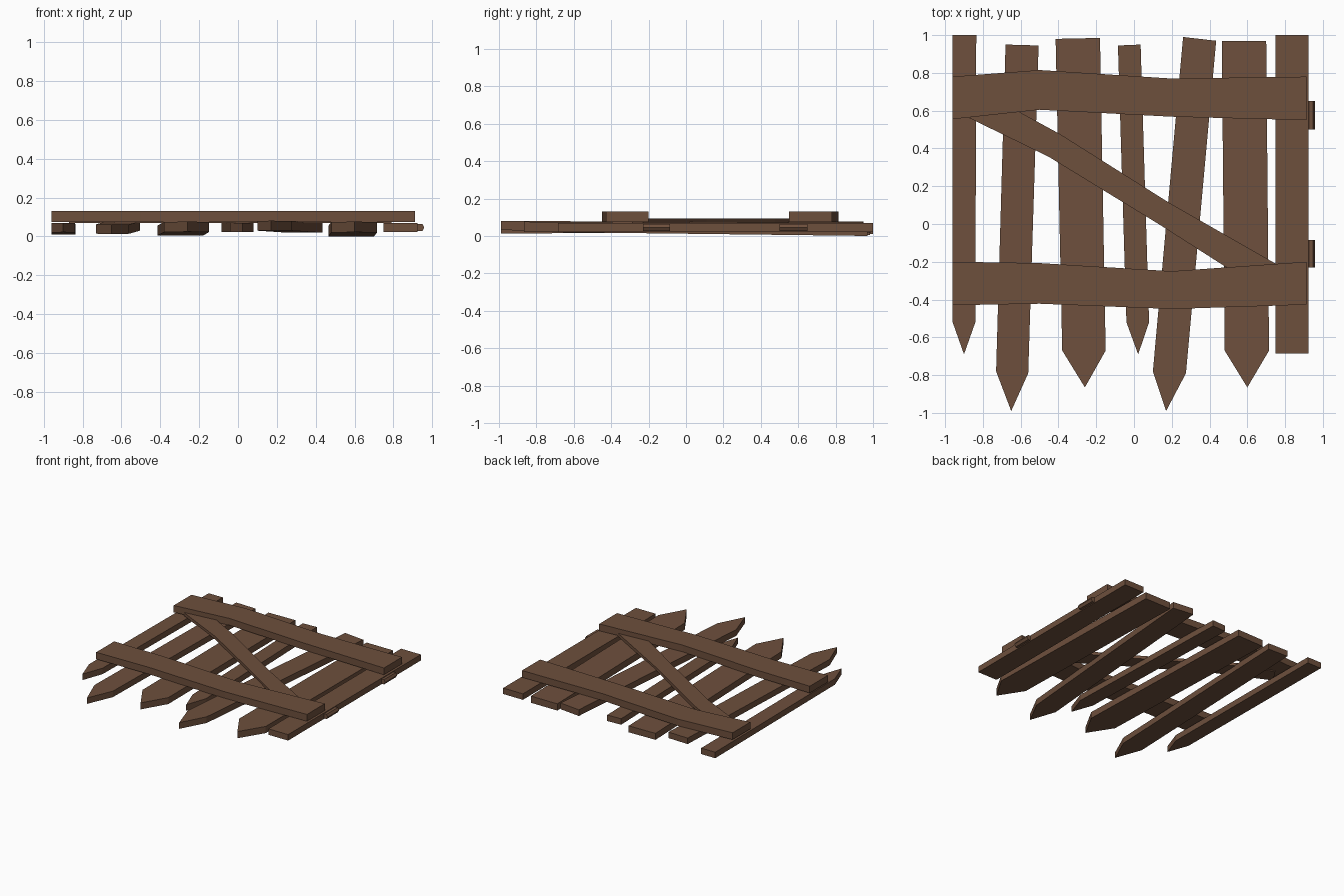
import bpy, bmesh, math

if "Cube" in bpy.data.objects:
    bpy.data.objects.remove(bpy.data.objects["Cube"])

wood = bpy.data.materials.new("brown wood")
wood.diffuse_color = (0.155, 0.079, 0.046, 1)
wood.use_nodes = True
wood.node_tree.nodes["Principled BSDF"].inputs["Base Color"].default_value = wood.diffuse_color


def slab(name, outline, bottom, top):
    """Extrude a counter-clockwise outline; bottom and top are functions of y."""
    bm = bmesh.new()
    lo = [bm.verts.new((x, y, bottom(y))) for x, y in outline]
    hi = [bm.verts.new((x, y, top(y))) for x, y in outline]
    n = len(outline)
    bm.faces.new(lo[::-1])
    bm.faces.new(hi)
    for i in range(n):
        j = (i + 1) % n
        bm.faces.new((lo[i], lo[j], hi[j], hi[i]))
    bmesh.ops.recalc_face_normals(bm, faces=bm.faces)
    # long outlines are not convex, so split them cleanly
    bmesh.ops.triangulate(bm, faces=[f for f in bm.faces if len(f.verts) > 5])
    me = bpy.data.meshes.new(name)
    bm.to_mesh(me)
    bm.free()
    me.materials.append(wood)
    ob = bpy.data.objects.new(name, me)
    bpy.context.collection.objects.link(ob)
    return ob


def picket(i, left, right, tip, z_front, z_back, thick):
    """left/right: (x at back, y back, x at shoulder, y shoulder)."""
    pts = [(left[0], left[1]), (left[2], left[3])]
    if tip:
        pts.append(tip)
    pts += [(right[2], right[3]), (right[0], right[1])]
    bottom = lambda y: z_back + (z_front - z_back) * (1 - y) / 2
    slab(f"picket_{i}", pts, bottom, lambda y: bottom(y) + thick)


# Upright pickets, pointed at the front end and slightly crooked
pickets = [
    ((-.96, 1, -.96, -.52), (-.835, 1, -.84, -.52), (-.90, -.69), .024, .010, .048),
    ((-.68, .95, -.73, -.78), (-.505, .945, -.56, -.79), (-.65, -.99), .012, .030, .048),
    ((-.415, .98, -.38, -.67), (-.18, .985, -.15, -.67), (-.26, -.865), .026, .004, .052),
    ((-.085, .945, -.04, -.52), (.035, .95, .08, -.52), (.022, -.69), .022, .024, .048),
    ((.26, .99, .10, -.78), (.435, .97, .275, -.79), (.17, -.99), .031, .019, .05),
    ((.465, .97, .48, -.67), (.70, .97, .715, -.67), (.60, -.865), .024, 0, .054),
    ((.75, 1, .75, -.685), (.925, 1, .925, -.685), None, .022, .022, .048),
]
for i, p in enumerate(pickets, 1):
    picket(i, *p)

# Cross rails, bent at two points
xs = (-.96, -.5, .2, .912)
rails = {
    "upper_rail": ((.78, .815, .77, .78), (.555, .605, .568, .55)),
    "lower_rail": ((-.20, -.207, -.25, -.20), (-.43, -.422, -.45, -.427)),
}
for name, (upper, lower) in rails.items():
    slab(name, list(zip(xs, lower)) + list(zip(xs, upper))[::-1],
         lambda y: .075, lambda y: .13)

# Diagonal brace tucked under both rails
slab("diagonal_brace",
     [(-.87, .56), (-.45, .355), (.13, 0), (.49, -.23), (.60, -.29),
      (.79, -.23), (.75, -.21), (.19, .11), (-.39, .475), (-.61, .595), (-.80, .67)],
     lambda y: .068, lambda y: .093)

# Hinge barrels on the right edge
for i, (y0, y1) in enumerate(((.50, .65), (-.23, -.085)), 1):
    bpy.ops.mesh.primitive_cylinder_add(
        vertices=6, radius=.022, depth=y1 - y0,
        location=(.937, (y0 + y1) / 2, .046), rotation=(math.pi / 2, math.pi / 6, 0))
    ob = bpy.context.object
    ob.name = f"hinge_{i}"
    ob.data.materials.append(wood)
